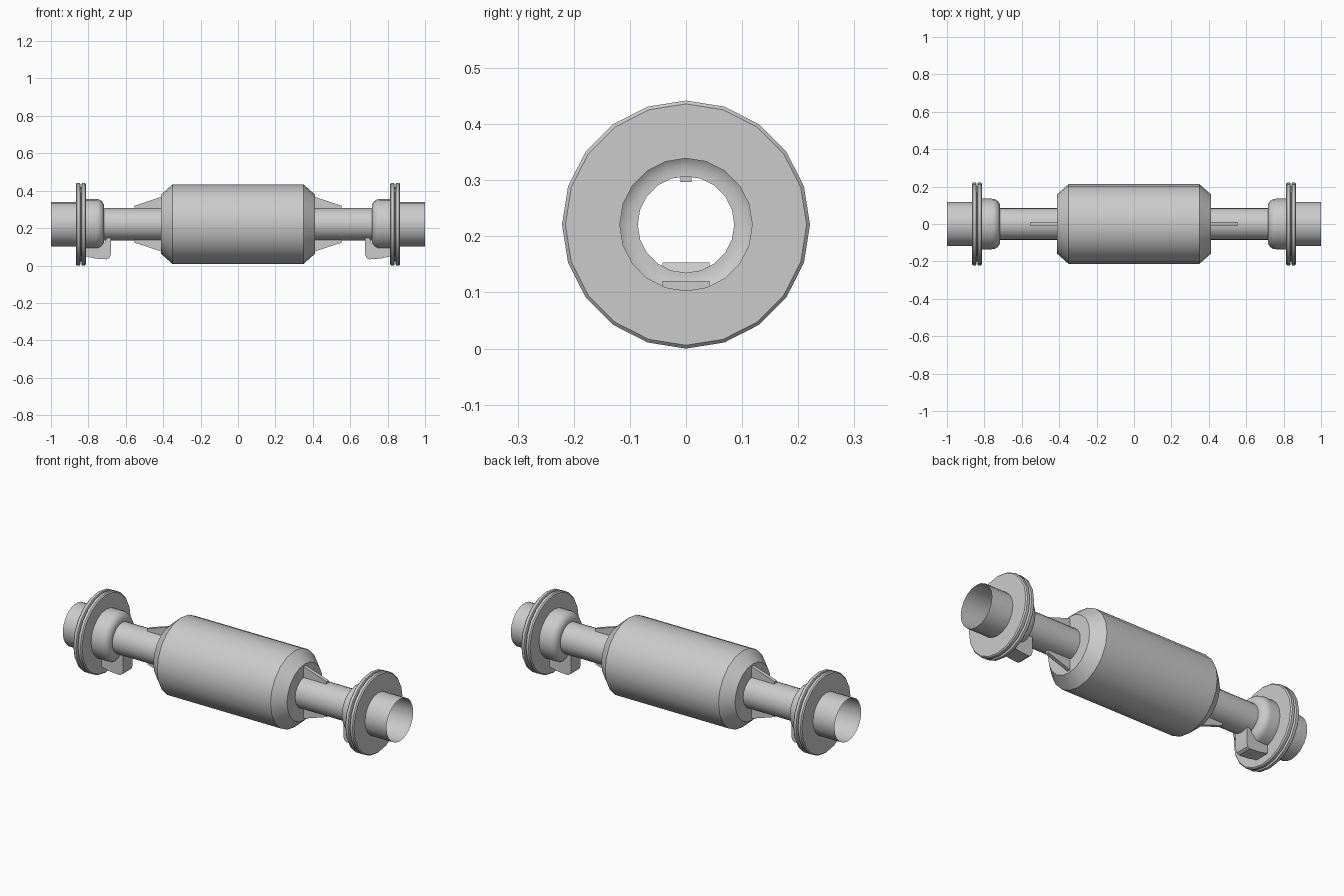
import bpy, bmesh, math
from mathutils import Vector

cube = bpy.data.objects.get("Cube")
if cube:
    bpy.data.objects.remove(cube, do_unlink=True)

AXIS_Z = 0.221   # height of the shared centre line
SIDES = 20

steel = bpy.data.materials.new("grey steel")
steel.use_nodes = True
steel.diffuse_color = (0.6, 0.6, 0.6, 1)
steel.node_tree.nodes["Principled BSDF"].inputs["Base Color"].default_value = (0.6, 0.6, 0.6, 1)


def finish(bm, name):
    bmesh.ops.remove_doubles(bm, verts=bm.verts, dist=0.0003)
    bmesh.ops.recalc_face_normals(bm, faces=bm.faces)
    mesh = bpy.data.meshes.new(name)
    bm.to_mesh(mesh)
    bm.free()
    mesh.materials.append(steel)
    obj = bpy.data.objects.new(name, mesh)
    bpy.context.collection.objects.link(obj)
    bpy.ops.object.select_all(action="DESELECT")
    obj.select_set(True)
    bpy.context.view_layer.objects.active = obj
    bpy.ops.object.shade_smooth_by_angle(angle=math.radians(30))
    return obj


def lathe(name, profile, closed=False):
    """Revolve (x, radius) points around the centre line."""
    bm = bmesh.new()
    verts = [bm.verts.new((x, 0, AXIS_Z + r)) for x, r in profile]
    pairs = list(zip(verts, verts[1:]))
    if closed:
        pairs.append((verts[-1], verts[0]))
    edges = [bm.edges.new(p) for p in pairs]
    bmesh.ops.spin(bm, geom=verts + edges, cent=(0, 0, AXIS_Z), axis=(1, 0, 0),
                   angle=math.tau, steps=SIDES)
    return finish(bm, name)


def plate(name, outline, half_width):
    """Extrude an (x, height) outline along y."""
    bm = bmesh.new()
    face = bm.faces.new([bm.verts.new((x, -half_width, z)) for x, z in outline])
    moved = bmesh.ops.extrude_face_region(bm, geom=[face])["geom"]
    bmesh.ops.translate(bm, vec=Vector((0, 2 * half_width, 0)),
                        verts=[g for g in moved if isinstance(g, bmesh.types.BMVert)])
    return finish(bm, name)


# Central pipe and the chamfered drum around it
lathe("central_pipe", [(-0.716, 0.086), (0.716, 0.086)])
lathe("drum", [(-0.413, 0.086), (-0.413, 0.157), (-0.35, 0.213),
               (0.35, 0.213), (0.413, 0.157), (0.413, 0.086)])

# Flange made of two chamfered discs with a thin groove between
FLANGE_IN, FLANGE_OUT, GAP_IN, GAP_OUT = 0.813, 0.867, 0.837, 0.843
RIM, EDGE, HOLE, C = 0.221, 0.215, 0.118, 0.006
flange = [(FLANGE_IN, HOLE), (FLANGE_IN, EDGE), (FLANGE_IN + C, RIM),
          (GAP_IN - C / 2, RIM), (GAP_IN, EDGE), (GAP_IN, 0.2), (GAP_OUT, 0.2),
          (GAP_OUT, EDGE), (GAP_OUT + C / 2, RIM), (FLANGE_OUT - C, RIM),
          (FLANGE_OUT, EDGE), (FLANGE_OUT, HOLE)]

# Rounded collar between flange and pipe
BEND = 0.042
collar = [(FLANGE_IN, 0.135)]
for i in range(7):
    a = math.pi / 2 * i / 6
    collar.append((0.758 - BEND * math.sin(a), 0.135 - BEND + BEND * math.cos(a)))
collar.append((0.716, 0.086))

# Support foot under the collar
foot = [(0.82, 0.05), (0.76, 0.037), (0.70, 0.033), (0.687, 0.041), (0.68, 0.06),
        (0.68, 0.153), (0.70, 0.153), (0.714, 0.12), (0.82, 0.12)]

# Tapered gusset, given as (x, distance from the centre line)
gusset = [(0.40, 0.076), (0.40, 0.149), (0.413, 0.145), (0.553, 0.099), (0.553, 0.076)]

for side, s in (("left", 1), ("right", -1)):
    lathe(side + "_flange", [(s * x, r) for x, r in flange], closed=True)
    lathe(side + "_collar", [(s * x, r) for x, r in collar])
    lathe(side + "_end_pipe", [(s * 0.84, 0.118), (s * 1.0, 0.118)])
    plate(side + "_foot", [(s * x, z) for x, z in foot], 0.042)
    for level, up in (("upper", 1), ("lower", -1)):
        plate(f"{side}_{level}_gusset",
              [(s * x, AXIS_Z + up * r) for x, r in gusset], 0.01)
